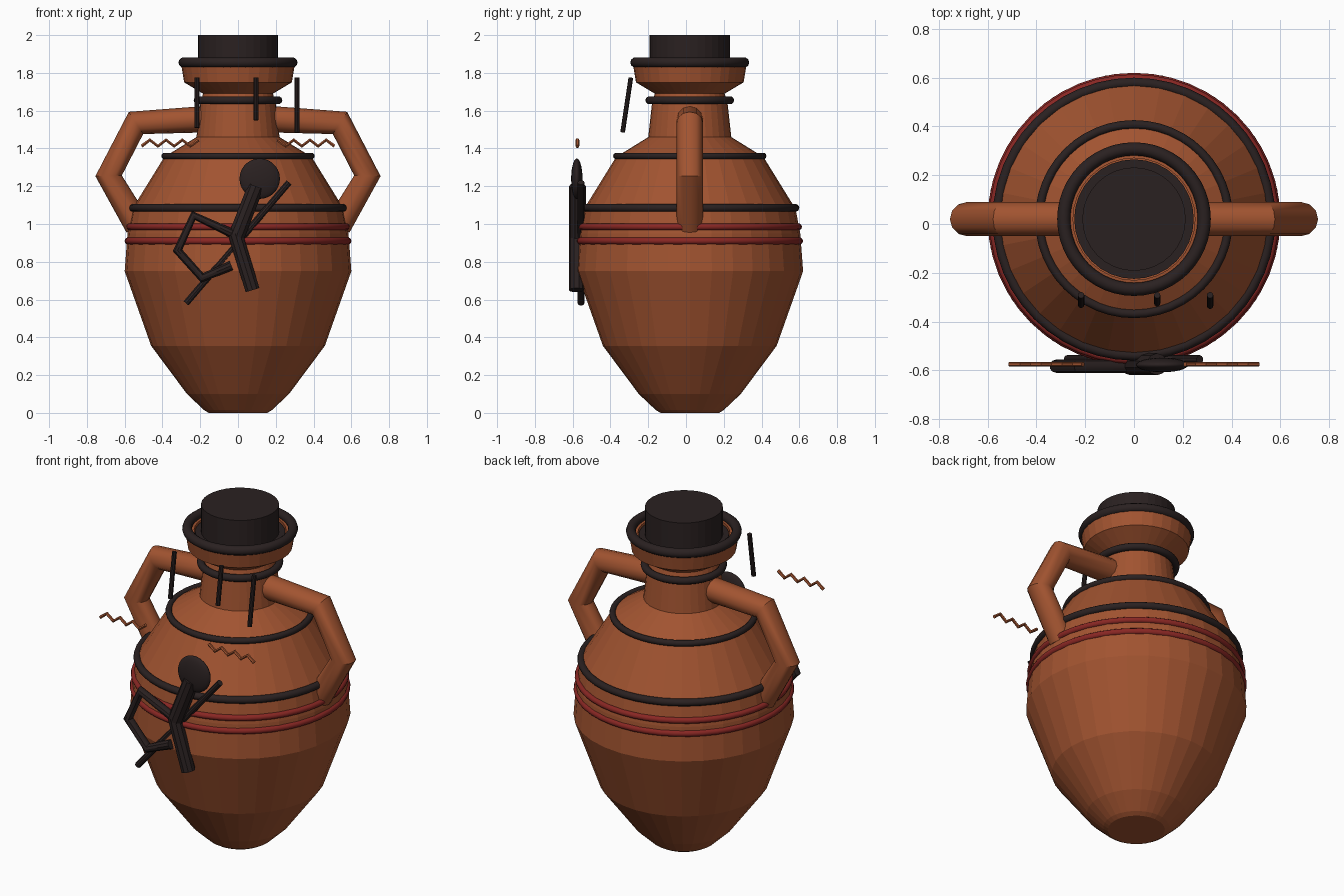
import bpy, math
from mathutils import Vector

cube = bpy.data.objects.get("Cube")
if cube:
    bpy.data.objects.remove(cube, do_unlink=True)

AXIS_Y = 0.02   # the vessel's axis
SIDES = 32


def material(name, rgb):
    m = bpy.data.materials.new(name)
    m.use_nodes = True
    m.diffuse_color = (*rgb, 1)
    m.node_tree.nodes["Principled BSDF"].inputs["Base Color"].default_value = (*rgb, 1)
    return m


clay = material("terracotta", (0.36, 0.088, 0.03))
black = material("black_glaze", (0.023, 0.015, 0.015))
red = material("red_slip", (0.25, 0.02, 0.017))


def lathe(name, profile, mat):
    """Revolve (radius, height) points around the vessel axis, capping both ends."""
    verts, faces = [], []
    for r, z in profile:
        for i in range(SIDES):
            a = 2 * math.pi * i / SIDES
            verts.append((r * math.cos(a), AXIS_Y + r * math.sin(a), z))
    for k in range(len(profile) - 1):
        for i in range(SIDES):
            j = (i + 1) % SIDES
            lo, hi = k * SIDES, (k + 1) * SIDES
            faces.append((lo + i, lo + j, hi + j, hi + i))
    faces.append(tuple(reversed(range(SIDES))))
    faces.append(tuple(range(len(verts) - SIDES, len(verts))))
    mesh = bpy.data.meshes.new(name)
    mesh.from_pydata(verts, [], faces)
    mesh.materials.append(mat)
    ob = bpy.data.objects.new(name, mesh)
    bpy.context.collection.objects.link(ob)
    return ob


def ring(name, z, outer, minor, mat):
    bpy.ops.mesh.primitive_torus_add(
        location=(0, AXIS_Y, z), major_radius=outer - minor, minor_radius=minor,
        major_segments=48, minor_segments=10)
    ob = bpy.context.object
    ob.name = name
    ob.data.materials.append(mat)
    bpy.ops.object.shade_smooth_by_angle(angle=math.radians(40))


def rod(name, points, radius, mat, resolution=3):
    """Round tube along a straight-sided path."""
    curve = bpy.data.curves.new(name, 'CURVE')
    curve.dimensions = '3D'
    curve.bevel_depth = radius
    curve.bevel_resolution = resolution
    curve.use_fill_caps = True
    spline = curve.splines.new('POLY')
    spline.points.add(len(points) - 1)
    for p, co in zip(spline.points, points):
        p.co = (*co, 1)
    curve.materials.append(mat)
    ob = bpy.data.objects.new(name, curve)
    bpy.context.collection.objects.link(ob)
    bpy.ops.object.select_all(action='DESELECT')
    ob.select_set(True)
    bpy.context.view_layer.objects.active = ob
    bpy.ops.object.convert(target='MESH')
    bpy.ops.object.shade_smooth_by_angle(angle=math.radians(35))


# Vessel body, neck and flared mouth
lathe("vessel_body", [
    (0.155, 0), (0.18, 0.015), (0.27, 0.1), (0.46, 0.355), (0.6, 0.75),
    (0.585, 0.95), (0.56, 1.08), (0.39, 1.355), (0.22, 1.46), (0.2, 1.64),
    (0.185, 1.69), (0.285, 1.75), (0.3, 1.84), (0.25, 1.845), (0.25, 1.8)], clay)
lathe("mouth_disc", [(0.245, 1.78), (0.245, 1.835)], black)
lathe("stopper", [(0.212, 1.78), (0.212, 2.0)], black)

# Bands
ring("lip_band", 1.855, 0.315, 0.027, black)
ring("neck_band", 1.655, 0.235, 0.021, black)
ring("shoulder_band", 1.36, 0.406, 0.018, black)
ring("belly_band", 1.085, 0.58, 0.021, black)
ring("upper_red_band", 0.985, 0.594, 0.018, red)
ring("lower_red_band", 0.91, 0.6, 0.019, red)

# Handles and zigzag ornaments, mirrored left and right
for side, s in (("left", 1), ("right", -1)):
    path = [(0.17, 1.555), (0.54, 1.535), (0.685, 1.255), (0.53, 0.99)]
    rod(side + "_handle", [(s * x, AXIS_Y, z) for x, z in path], 0.07, clay, 4)
    zigzag = [(s * (0.51 - 0.043 * i), -0.575, 1.445 if i % 2 else 1.412)
              for i in range(8)]
    rod(side + "_zigzag", zigzag, 0.01, clay, 1)

# Hanging strips in front of the neck
for name, x, low in (("right", -0.217, 1.51), ("middle", 0.095, 1.55), ("left", 0.312, 1.485)):
    rod(name + "_hanging_strip",
        [(x, -0.292, 1.775), (x, -0.292 - 0.15 * (1.775 - low), low)], 0.013, black)

# Running figure on the front
bpy.ops.mesh.primitive_uv_sphere_add(segments=24, ring_count=14, radius=1,
                                     location=(0.115, -0.578, 1.24))
head = bpy.context.object
head.name = "figure_head"
head.scale = (0.107, 0.03, 0.107)
head.data.materials.append(black)
bpy.ops.object.shade_smooth_by_angle(angle=math.radians(40))


def limb(name, path, radius, y=-0.583):
    rod(name, [(x, y, z) for x, z in path], radius, black)


limb("figure_torso", [(0.095, 1.2), (-0.01, 0.93)], 0.045, -0.575)
limb("figure_straight_leg", [(-0.015, 0.95), (0.077, 0.65)], 0.04, -0.58)
limb("figure_bent_limb", [(0, 0.935), (-0.235, 1.045), (-0.32, 0.86),
                          (-0.19, 0.715), (-0.035, 0.78)], 0.027)
limb("figure_spear", [(-0.275, 0.58), (0.27, 1.22)], 0.018, -0.556)
